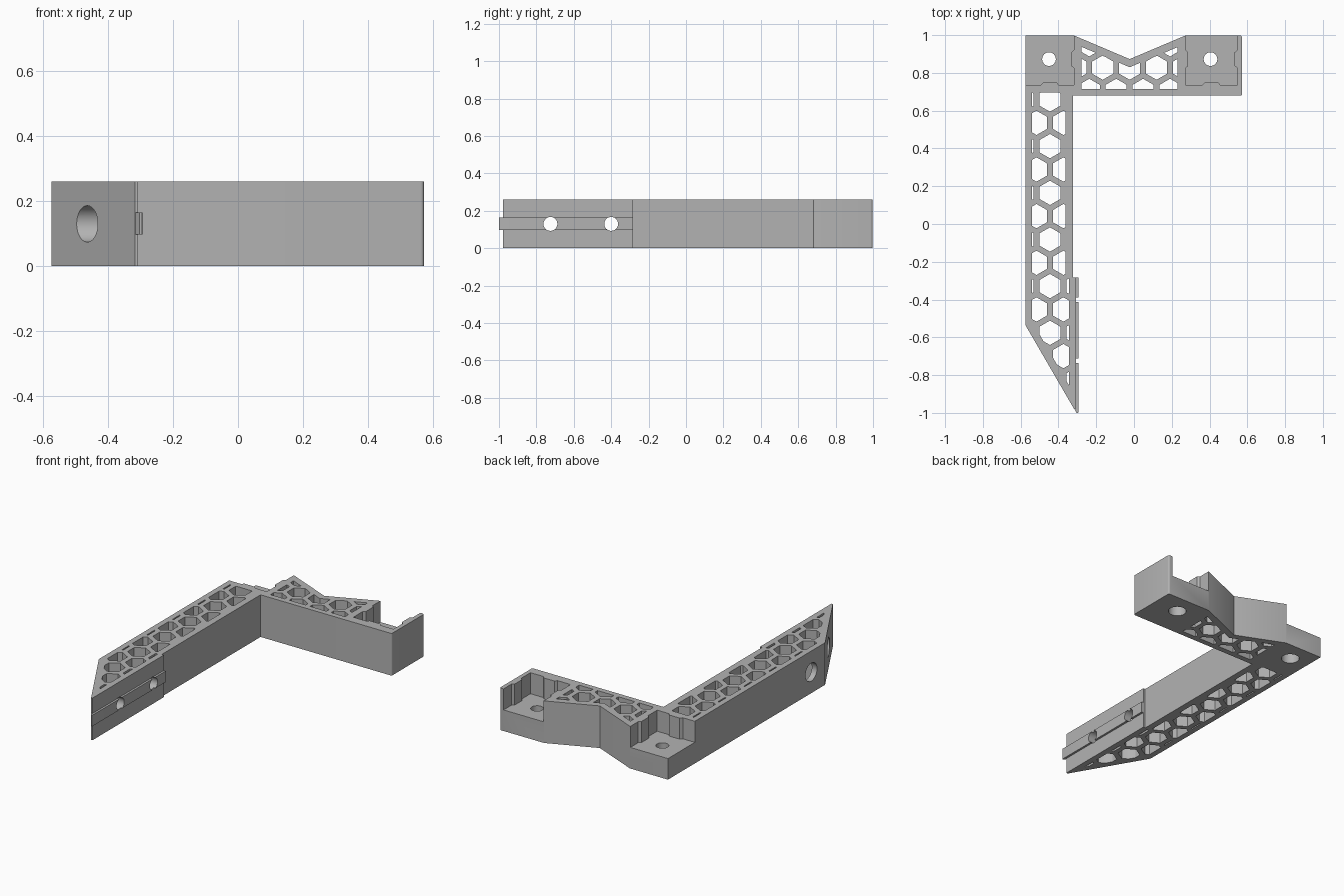
import bpy, bmesh, math
from mathutils import Matrix, Vector

if "Cube" in bpy.data.objects:
    bpy.data.objects.remove(bpy.data.objects["Cube"])

HEIGHT = 0.26
MID = HEIGHT / 2
PITCH = 0.1426                 # honeycomb spacing
ROW = PITCH * math.sqrt(3) / 2
HEX_R = 0.0645                 # centre to corner

grey = bpy.data.materials.new("light_grey")
grey.use_nodes = True
grey.diffuse_color = (0.45, 0.45, 0.45, 1)
grey.node_tree.nodes["Principled BSDF"].inputs["Base Color"].default_value = (0.45, 0.45, 0.45, 1)


def make_object(name, bm):
    bmesh.ops.recalc_face_normals(bm, faces=bm.faces)
    mesh = bpy.data.meshes.new(name)
    bm.to_mesh(mesh)
    bm.free()
    mesh.materials.append(grey)
    obj = bpy.data.objects.new(name, mesh)
    bpy.context.collection.objects.link(obj)
    return obj


def add_prism(bm, outline, z0, z1):
    base = bm.faces.new([bm.verts.new((x, y, z0)) for x, y in outline])
    top = bmesh.ops.extrude_face_region(bm, geom=[base])["geom"]
    verts = [v for v in top if isinstance(v, bmesh.types.BMVert)]
    bmesh.ops.translate(bm, verts=verts, vec=(0, 0, z1 - z0))


def prism(name, outline, z0, z1, rounded=(), radius=0.01):
    """Extruded outline; corners listed in rounded are filleted."""
    bm = bmesh.new()
    add_prism(bm, outline, z0, z1)
    corners = [Vector(outline[i]) for i in rounded]
    edges = [e for e in bm.edges
             if (e.verts[0].co.xy - e.verts[1].co.xy).length < 1e-5
             and any((e.verts[0].co.xy - c).length < 1e-4 for c in corners)]
    if edges:
        bmesh.ops.bevel(bm, geom=edges, offset=radius, segments=5,
                        profile=0.5, affect='EDGES')
    return make_object(name, bm)


def cylinder(name, centre, radius, length, axis):
    bm = bmesh.new()
    turn = Matrix.Rotation(math.pi / 2, 4, 'Y') if axis == 'X' else Matrix()
    bmesh.ops.create_cone(bm, cap_ends=True, segments=48, radius1=radius,
                          radius2=radius, depth=length,
                          matrix=Matrix.Translation(centre) @ turn)
    return make_object(name, bm)


def combine(target, tool, operation='DIFFERENCE'):
    mod = target.modifiers.new(tool.name, 'BOOLEAN')
    mod.operation, mod.solver, mod.object = operation, 'EXACT', tool
    bpy.context.view_layer.objects.active = target
    bpy.ops.object.modifier_apply(modifier=mod.name)
    bpy.data.objects.remove(tool)


def honeycomb(name, region, origin, columns, rows):
    """Grid of upright hexagons trimmed to a region."""
    bm = bmesh.new()
    for r in rows:
        for c in columns:
            cx = origin[0] + (c + 0.5 * (r % 2)) * PITCH
            cy = origin[1] + r * ROW
            angles = [math.radians(30 + 60 * k) for k in range(6)]
            add_prism(bm, [(cx + HEX_R * math.cos(a), cy + HEX_R * math.sin(a))
                           for a in angles], -0.1, HEIGHT + 0.1)
    cells = make_object(name, bm)
    combine(cells, prism("region", region, -0.05, HEIGHT + 0.05), 'INTERSECT')
    return cells


def bumped(a, b, middle):
    """Wall from a to b with a shallow rib standing into the pocket."""
    a, b, middle = Vector(a), Vector(b), Vector(middle)
    along = (b - a).normalized()
    inward = Vector((-along.y, along.x)) * 0.014
    rib = [middle - along * 0.048, middle - along * 0.036 + inward,
           middle + along * 0.036 + inward, middle + along * 0.048]
    return [a] + rib


# L-shaped body
bracket = prism("bracket_body", [
    (-0.575, 0.997), (-0.575, -0.535), (-0.318, -0.978), (-0.308, -0.978),
    (-0.308, -0.283), (-0.322, -0.283), (-0.322, 0.68), (0.573, 0.68),
    (0.573, 0.997), (0.27, 0.997), (-0.023, 0.873), (-0.315, 0.997)],
    0, HEIGHT, rounded=(7, 8), radius=0.01)

# Guide rail along the foot of the long arm
combine(bracket, prism("guide_rail", [
    (-0.34, -0.283), (-0.295, -0.283), (-0.295, -1.0), (-0.304, -1.0),
    (-0.34, -0.935)], 0.097, 0.165, rounded=(2,), radius=0.004), 'UNION')

# Honeycomb openings in both arms
combine(bracket, honeycomb("long_arm_cells", [
    (-0.54, 0.695), (-0.54, -0.516), (-0.344, -0.855), (-0.344, -0.28),
    (-0.362, -0.28), (-0.362, 0.695)],
    (-0.445, 0.659), range(-2, 3), range(-13, 1)))
combine(bracket, honeycomb("short_arm_cells", [
    (-0.278, 0.714), (0.23, 0.714), (0.23, 0.936), (-0.023, 0.83),
    (-0.278, 0.938)],
    (-0.023, 0.828), range(-3, 4), range(-1, 2)))

# Ribbed pockets at both ends of the short arm
right_pocket = (bumped((-0.7, 0.735), (-0.318, 0.735), (-0.445, 0.735))
                + bumped((-0.318, 0.735), (-0.318, 1.1), (-0.318, 0.873))
                + [(-0.318, 1.1), (-0.7, 1.1)])
left_pocket = (bumped((0.273, 1.1), (0.273, 0.735), (0.273, 0.873))
               + bumped((0.273, 0.735), (0.547, 0.735), (0.41, 0.735))
               + bumped((0.547, 0.735), (0.547, 1.1), (0.547, 0.873))
               + [(0.547, 1.1)])
for outline in (right_pocket, left_pocket):
    combine(bracket, prism("pocket", outline, MID, HEIGHT + 0.1))

# Pad screw holes, wider from below
for x in (-0.45, 0.405):
    combine(bracket, cylinder("pad_hole", (x, 0.873, MID), 0.036, 0.5, 'Z'))
    combine(bracket, cylinder("pad_counterbore", (x, 0.873, 0), 0.052, 0.14, 'Z'))

# Cross holes through the rail, wider from the outer side
for y in (-0.725, -0.4):
    combine(bracket, cylinder("rail_hole", (-0.45, y, MID), 0.037, 0.6, 'X'))
    combine(bracket, cylinder("rail_counterbore", (-0.57, y, MID), 0.056, 0.4, 'X'))

# Smooth the holes and fillets, keep hard edges
bpy.ops.object.select_all(action='DESELECT')
bracket.select_set(True)
bpy.context.view_layer.objects.active = bracket
bpy.ops.object.shade_smooth_by_angle(angle=math.radians(30))
